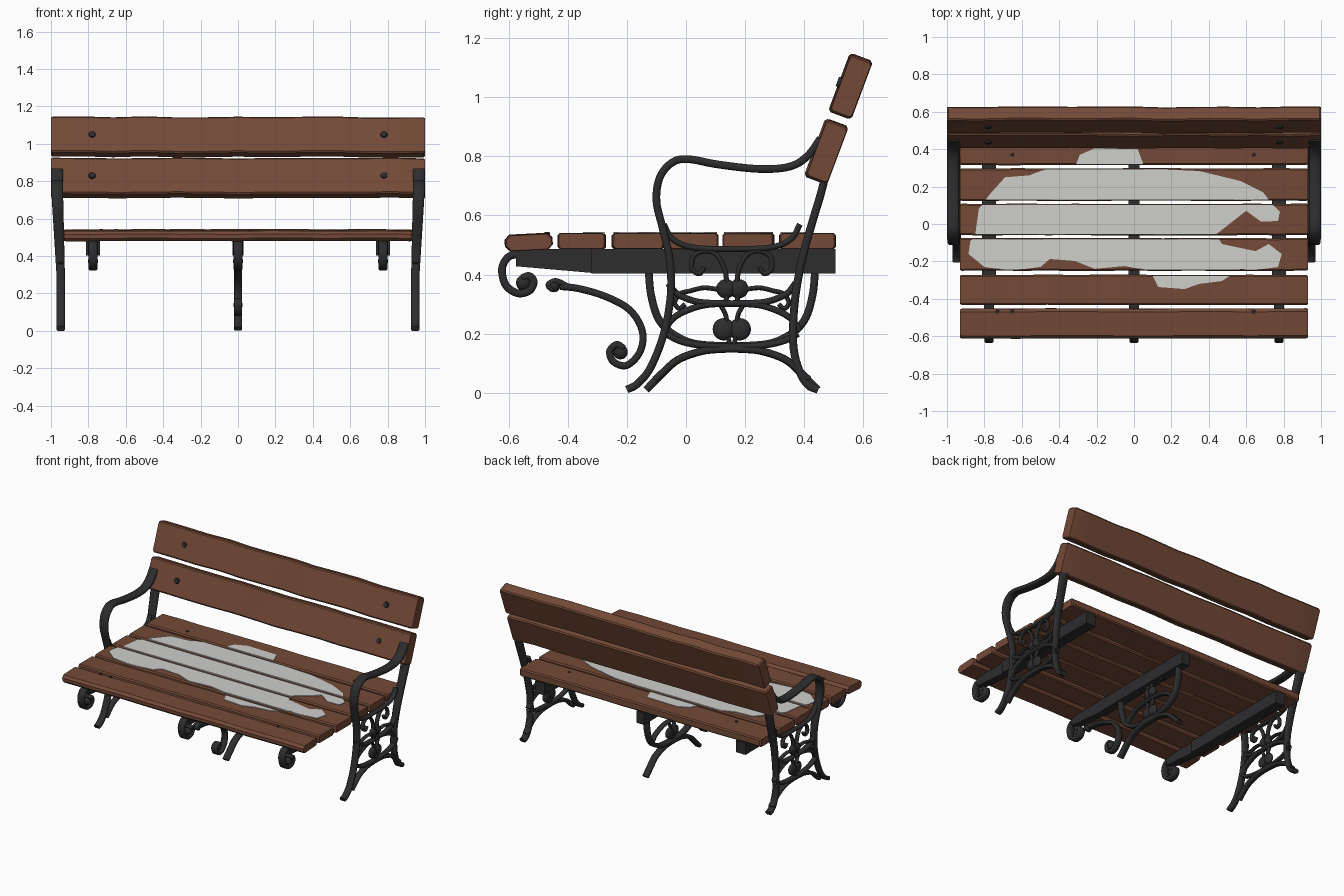
import bpy, bmesh, math, random
from mathutils import Vector

if "Cube" in bpy.data.objects:
    bpy.data.objects.remove(bpy.data.objects["Cube"])

random.seed(4)


def material(name, rgb):
    m = bpy.data.materials.new(name)
    m.diffuse_color = (*rgb, 1)
    m.use_nodes = True
    m.node_tree.nodes["Principled BSDF"].inputs["Base Color"].default_value = m.diffuse_color
    return m


WOOD = material("brown wood", (0.175, 0.068, 0.038))
IRON = material("dark iron", (0.026, 0.026, 0.028))
SNOW = material("pale snow", (0.62, 0.62, 0.60))


def finish(bm, name, mat, angle=30):
    bmesh.ops.recalc_face_normals(bm, faces=bm.faces)
    me = bpy.data.meshes.new(name)
    bm.to_mesh(me)
    bm.free()
    me.materials.append(mat)
    ob = bpy.data.objects.new(name, me)
    bpy.context.collection.objects.link(ob)
    bpy.ops.object.select_all(action='DESELECT')
    ob.select_set(True)
    bpy.context.view_layer.objects.active = ob
    bpy.ops.object.shade_smooth_by_angle(angle=math.radians(angle))
    return ob


def loft(name, rings, mat, angle=30):
    bm = bmesh.new()
    vs = [[bm.verts.new(p) for p in r] for r in rings]
    n = len(vs[0])
    for a, b in zip(vs, vs[1:]):
        for i in range(n):
            j = (i + 1) % n
            bm.faces.new((a[i], a[j], b[j], b[i]))
    bm.faces.new(vs[0])
    bm.faces.new(vs[-1])
    return finish(bm, name, mat, angle)


def chamfered(w, h, c):
    a, b = w / 2, h / 2
    return [(a, -b + c), (a, b - c), (a - c, b), (-a + c, b),
            (-a, b - c), (-a, -b + c), (-a + c, -b), (a - c, -b)]


# smooth path through (y, z) points
def smooth_path(pts, steps=6):
    p = [Vector(q) for q in pts]
    p = [2 * p[0] - p[1]] + p + [2 * p[-1] - p[-2]]
    out = []
    for i in range(1, len(p) - 2):
        a, b, c, d = p[i - 1:i + 3]
        for k in range(steps):
            t = k / steps
            out.append(0.5 * (2 * b + (c - a) * t + (2 * a - 5 * b + 4 * c - d) * t * t
                              + (3 * b - a - 3 * c + d) * t ** 3))
    return out + [p[-2]]


# iron strap swept along a side-view path; x may depend on height
def bar(name, pts, x, width=0.045, thick=0.025):
    path = smooth_path(pts)
    rings = []
    for i, p in enumerate(path):
        t = (path[min(i + 1, len(path) - 1)] - path[max(i - 1, 0)]).normalized()
        n = Vector((-t.y, t.x))
        cx, w = x(p.y) if callable(x) else (x, width)
        rings.append([(cx + u, p.x + n.x * v, p.y + n.y * v)
                      for u, v in chamfered(w, thick, 0.007)])
    loft(name, rings, IRON, 50)


def knob(name, x, y, z, r, w=0.05):
    bm = bmesh.new()
    bmesh.ops.create_uvsphere(bm, u_segments=16, v_segments=10, radius=1)
    for v in bm.verts:
        v.co = Vector((x + v.co.x * w / 2, y + v.co.y * r, z + v.co.z * r))
    finish(bm, name, IRON, 60)


# wooden plank, slightly uneven along its length
def plank(name, half, y, z, depth, height, tilt=0.0, c=0.009, wob=0.002):
    rings = []
    n = 12
    prof = chamfered(depth, height, c)
    s, co = math.sin(tilt), math.cos(tilt)
    for i in range(n + 1):
        x = -half + 2 * half * i / n
        dy, dz = random.uniform(-wob, wob), random.uniform(-wob, wob)
        rings.append([(x, y + u * co + v * s + dy, z - u * s + v * co + dz) for u, v in prof])
    for k, sx in ((0, -1), (-1, 1)):            # softened plank ends
        r = rings[k]
        end = [(p[0], y + (p[1] - y) * 0.94, z + (p[2] - z) * 0.94) for p in r]
        rings[k] = [(p[0] - sx * 0.008, p[1], p[2]) for p in r]
        rings.insert(0 if k == 0 else len(rings), end)
    loft(name, rings, WOOD)


def bolt(name, loc, normal, r=0.018):
    bm = bmesh.new()
    bmesh.ops.create_cone(bm, cap_ends=True, segments=12, radius1=r, radius2=r * 0.8, depth=0.012)
    rot = Vector((0, 0, 1)).rotation_difference(Vector(normal))
    for v in bm.verts:
        v.co = rot @ v.co + Vector(loc)
    finish(bm, name, IRON)


# seat slats
SLATS = [(-0.612, -0.452), (-0.433, -0.272), (-0.25, -0.075),
         (-0.06, 0.108), (0.125, 0.298), (0.315, 0.505)]
for i, (a, b) in enumerate(SLATS):
    plank(f"seat_slat_{i + 1}", 0.93, (a + b) / 2, 0.513 - (0.003 if i == 0 else 0), b - a, 0.054,
          -0.05 if i == 0 else 0, 0.016 if i == 0 else 0.008, 0.0015)
for x, y in ((-0.65, 0.37), (0.64, 0.37), (-0.73, -0.47), (-0.65, -0.47), (0.64, -0.47)):
    bolt("seat_bolt", (x, y, 0.538), (0, 0, 1), 0.011)

# back boards and their bolts
TILT = math.radians(20.5)
N = Vector((0, -math.cos(TILT), math.sin(TILT)))
for name, y, z in (("upper_back_board", 0.556, 1.037), ("lower_back_board", 0.475, 0.817)):
    plank(name, 1.0, y, z, 0.078, 0.205, TILT, 0.008, 0.003)
    for x in (-0.78, 0.78):
        bolt(name + "_bolt", Vector((x, y, z)) + N * 0.041, N, 0.02)

# snow patch outline seen from above, cut to each slat
OUTLINE = [(-.85, -.065), (-.83, .08), (-.77, .16), (-.69, .25), (-.56, .26), (-.47, .295),
           (-.31, .32), (-.29, .37), (-.21, .405), (.02, .4), (.05, .32), (.14, .295), (.35, .283),
           (.57, .23), (.69, .17), (.74, .105), (.78, .065), (.77, .016), (.68, .012), (.6, .07),
           (.53, .016), (.44, -.055), (.47, -.107), (.65, -.145), (.72, -.107), (.79, -.16),
           (.77, -.23), (.62, -.25), (.57, -.24), (.47, -.305), (.35, -.32), (.27, -.348),
           (.13, -.337), (.085, -.25), (-.05, -.225), (-.21, -.24), (-.315, -.198), (-.45, -.187),
           (-.5, -.23), (-.66, -.25), (-.8, -.23), (-.885, -.16), (-.875, -.09)]
for i, (a, b) in enumerate(SLATS[1:], 2):
    bm = bmesh.new()
    f = bm.faces.new([bm.verts.new((x, y, 0.5365)) for x, y in OUTLINE])
    bmesh.ops.triangulate(bm, faces=[f])
    for y, s in ((a + 0.004, -1), (b - 0.004, 1)):
        bmesh.ops.bisect_plane(bm, geom=bm.verts[:] + bm.edges[:] + bm.faces[:], dist=1e-5,
                               plane_co=(0, y, 0), plane_no=(0, s, 0), clear_outer=True)
    ext = bmesh.ops.extrude_face_region(bm, geom=bm.faces[:])
    for v in [g for g in ext["geom"] if isinstance(g, bmesh.types.BMVert)]:
        v.co.z += 0.007
    finish(bm, f"snow_on_slat_{i}", SNOW)

# iron beams under the seat, each with a front scroll
for x, w in ((-0.775, 0.075), (0, 0.06), (0.775, 0.075)):
    for nm, side, ww in (("seat_beam", [(-.32, .403), (.505, .403), (.505, .486), (-.32, .486)], w),
                         ("beam_tip", [(-.575, .428), (-.31, .405), (-.31, .486), (-.575, .486)], 0.052)):
        loft(nm, [[(x + s * ww / 2, y, z) for y, z in side] for s in (-1, 1)], IRON)
    bar("beam_scroll", [(-.56, .47), (-.60, .46), (-.622, .42), (-.61, .365), (-.57, .337),
                        (-.53, .345), (-.515, .375), (-.53, .395), (-.555, .388)], x, 0.05, 0.026)
    knob("scroll_tip", x, -.548, .372, .027, .055)

MID = 0.155


def flip(pts):
    return [(2 * MID - y, z) for y, z in pts]


def symmetric(pts):
    return pts + flip(pts)[::-1]


ARCH = [(-.135, .01), (-.09, .055), (-.03, .11), (.05, .14), (.12, .148)]
LENS = [(-.075, .21), (-.04, .255), (.02, .285), (.09, .30)]
BOWL = [(-.06, .37), (-.03, .335), (.03, .31), (.10, .303)]
CURL = [(.135, .30), (.138, .36), (.13, .42), (.10, .47), (.06, .48), (.025, .46),
        (.02, .42), (.045, .403), (.062, .425)]
SMALL = [(.11, .35), (.06, .355), (.015, .345), (-.02, .335), (-.038, .305), (-.022, .285), (-.003, .30)]
LOW_STEM = [(.115, .30), (.135, .26), (.14, .20), (.15, .155)]


# shared ornament: pairs of knobs on curved stems
def ornament(x):
    for y in (.135, .178):
        knob("upper_knob", x, y, .352, .033, .04)
    for y in (.128, .182):
        knob("lower_knob", x, y, .215, .038, .04)
    for pts in (LOW_STEM, flip(LOW_STEM)):
        bar("knob_stem", pts, x, .028, .016)
    for pts in (CURL, flip(CURL)):
        bar("large_curl", pts, x, .03, .017)
    bar("lens_arch", symmetric(LENS), x, .036, .022)


# end frames: legs, armrest and ornament
for s in (-1, 1):
    def lean(z, s=s):
        t = min(max((z - 0.3) / 0.45, 0), 1)
        return s * (0.948 + 0.019 * t), 0.045 + 0.018 * t

    bar("front_leg_and_armrest",
        [(-.20, .011), (-.165, .03), (-.12, .085), (-.075, .20), (-.052, .33), (-.055, .45),
         (-.08, .56), (-.1, .65), (-.088, .73), (-.045, .78), (.01, .79), (.11, .772), (.25, .757),
         (.35, .765), (.41, .80), (.455, .86)], lean, thick=.026)
    bar("back_leg", [(.475, .75), (.455, .67), (.425, .57), (.39, .44), (.367, .30), (.363, .16),
                     (.385, .07), (.415, .025), (.447, .011)], lean, thick=.027)
    x = s * 0.948
    bar("leg_arch", symmetric([(-.105, .045)] + ARCH[2:]), x, .04, .024)
    bar("leg_bowl", symmetric(BOWL), x, .036, .022)
    bar("leg_tie", symmetric([(-.07, .20), (-.01, .172), (.08, .158)]), x, .036, .022)
    bar("seat_rail", symmetric([(-.075, .57), (-.05, .525), (.0, .497), (.08, .487)]), x, .034, .02)
    for pts in (SMALL, flip(SMALL)):
        bar("small_curl", pts, x, .03, .016)
    ornament(x)

# middle support: bowl, arched feet and front scroll bracket
bar("middle_bowl", symmetric([(-.127, .42), (-.118, .33), (-.09, .245), (-.03, .19), (.06, .162)]),
    0, .045, .026)
bar("middle_feet", symmetric(ARCH), 0, .045, .026)
bar("middle_bracket",
    [(-.425, .36), (-.36, .352), (-.27, .325), (-.19, .28), (-.148, .21), (-.155, .14), (-.20, .093),
     (-.245, .105), (-.258, .14), (-.235, .163), (-.21, .15)], 0, .045, .024)
bar("bracket_hook", [(-.40, .36), (-.44, .378), (-.465, .365), (-.45, .348)], 0, .045, .02)
knob("bracket_upper_tip", 0, -.447, .362, .022)
knob("bracket_lower_tip", 0, -.222, .138, .025)
ornament(0)
